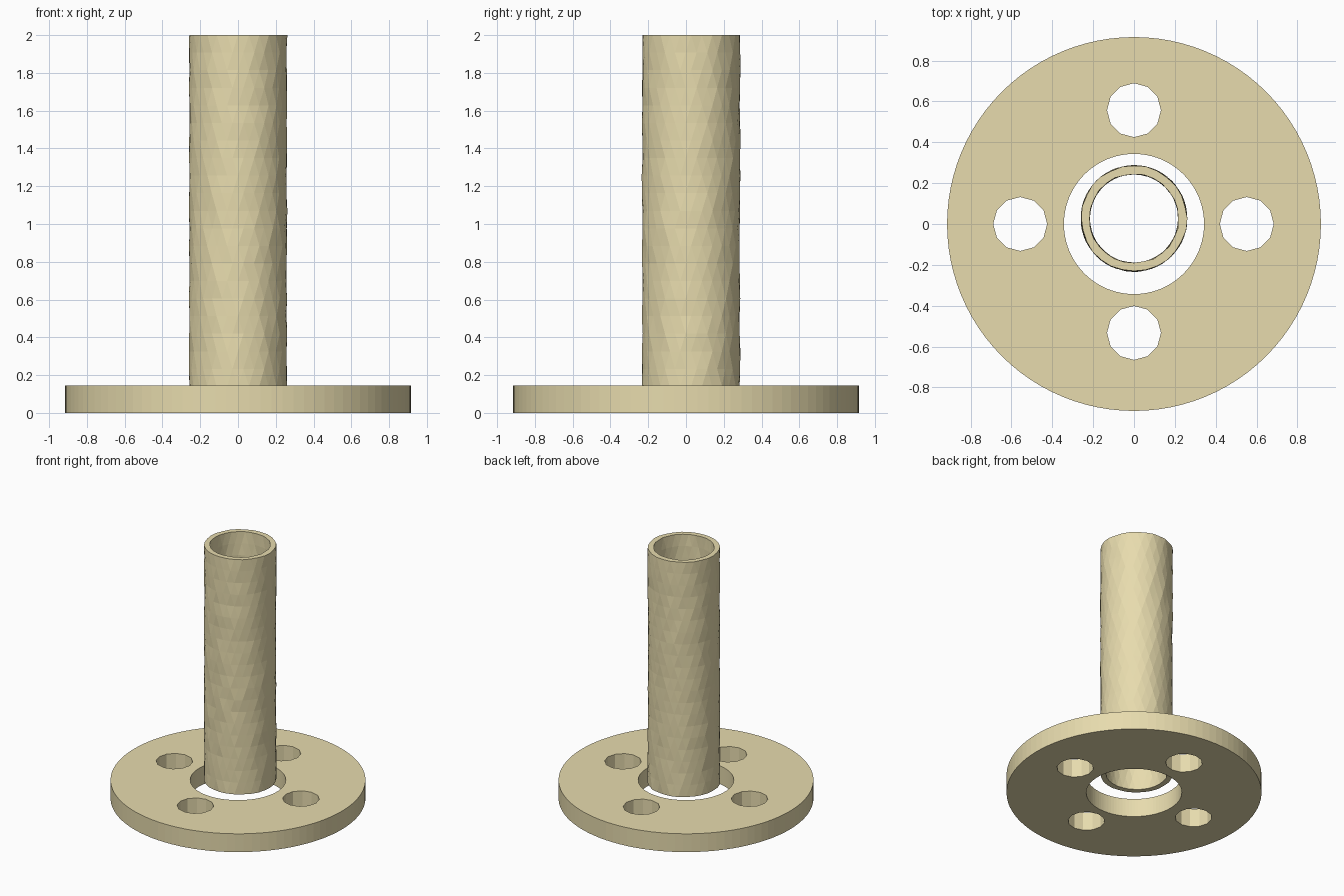
import bpy, bmesh, math, random

if "Cube" in bpy.data.objects:
    bpy.data.objects.remove(bpy.data.objects["Cube"])
random.seed(4)

FLANGE_H = 0.145
TUBE_Y = 0.027


def make_object(name, bm):
    bmesh.ops.recalc_face_normals(bm, faces=bm.faces)
    mesh = bpy.data.meshes.new(name)
    bm.to_mesh(mesh)
    bm.free()
    obj = bpy.data.objects.new(name, mesh)
    bpy.context.collection.objects.link(obj)
    mat = bpy.data.materials.get("sand") or bpy.data.materials.new("sand")
    mat.diffuse_color = (0.80, 0.71, 0.42, 1)
    mat.use_nodes = True
    mat.node_tree.nodes["Principled BSDF"].inputs["Base Color"].default_value = mat.diffuse_color
    mesh.materials.append(mat)
    return obj


def ring(bm, r, z, n, cy=0.0, turn=0.0, jitter=0.0):
    verts = []
    for i in range(n):
        a = 2 * math.pi * (i + turn) / n
        rr = r + random.uniform(-jitter, jitter)
        verts.append(bm.verts.new((rr * math.cos(a), cy + rr * math.sin(a), z)))
    return verts


def bridge(bm, a, b):
    n = len(a)
    for i in range(n):
        j = (i + 1) % n
        bm.faces.new((a[i], a[j], b[j], b[i]))


# Flange: round plate with a centre bore
bm = bmesh.new()
loops = [ring(bm, r, z, 96) for r, z in
         ((0.915, 0), (0.915, FLANGE_H), (0.343, FLANGE_H), (0.343, 0))]
for k in range(4):
    bridge(bm, loops[k], loops[(k + 1) % 4])
flange = make_object("flange", bm)

# Bolt holes: four rough twelve-sided cutters
for i, (x, y) in enumerate(((0.552, 0), (0, 0.557), (-0.557, 0), (0, -0.533))):
    bm = bmesh.new()
    bmesh.ops.create_cone(bm, cap_ends=True, segments=12, radius1=0.132,
                          radius2=0.132, depth=0.5)
    bmesh.ops.translate(bm, verts=bm.verts, vec=(x, y, FLANGE_H / 2))
    cutter = make_object(f"bolt_hole_cutter_{i + 1}", bm)
    cutter.hide_render = True
    cutter.hide_viewport = True
    mod = flange.modifiers.new(f"bolt_hole_{i + 1}", 'BOOLEAN')
    mod.operation = 'DIFFERENCE'
    mod.solver = 'EXACT'
    mod.object = cutter


# Tube walls: staggered triangles with a slightly uneven surface
def wall(bm, r, n, rows, z0, z1):
    rows_v = [ring(bm, r, z0 + (z1 - z0) * k / rows, n, TUBE_Y, 0.5 * (k % 2), 0.003)
              for k in range(rows + 1)]
    for k in range(rows):
        a, b = rows_v[k], rows_v[k + 1]
        for i in range(n):
            j = (i + 1) % n
            if k % 2 == 0:
                bm.faces.new((a[i], a[j], b[i]))
                bm.faces.new((a[j], b[j], b[i]))
            else:
                bm.faces.new((a[i], b[j], b[i]))
                bm.faces.new((a[i], a[j], b[j]))
    return rows_v[0], rows_v[-1]


bm = bmesh.new()
out_low, out_top = wall(bm, 0.259, 28, 20, 0.14, 2.0)
in_low, in_top = wall(bm, 0.218, 28, 20, 0.14, 2.0)
bridge(bm, out_low, in_low)
bridge(bm, out_top, in_top)
make_object("tube", bm)
